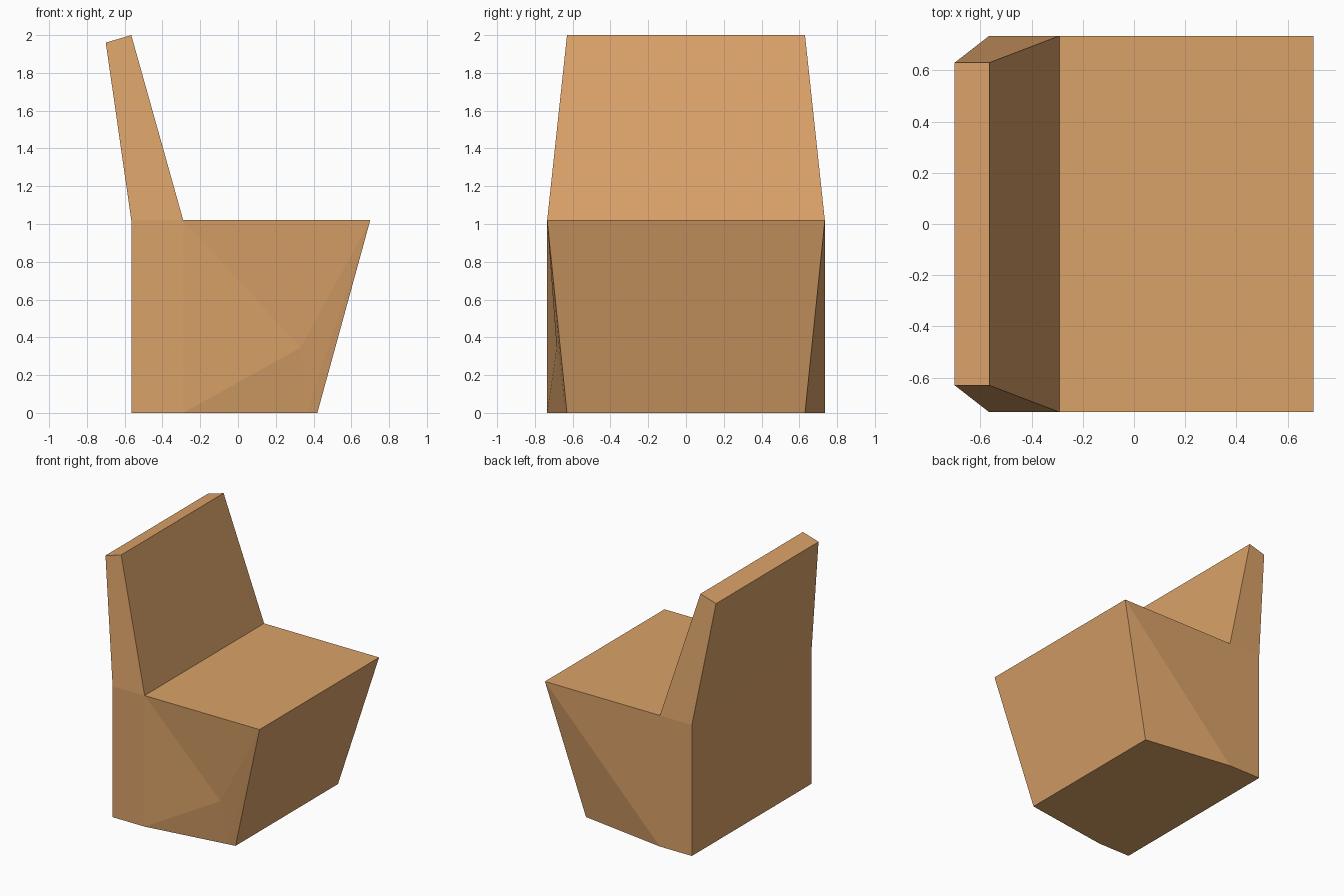
import bpy
import bmesh

cube = bpy.data.objects.get("Cube")
if cube:
    bpy.data.objects.remove(cube, do_unlink=True)

WOOD = (0.70, 0.36, 0.14, 1.0)
wood = bpy.data.materials.new("warm_wood")
wood.use_nodes = True
wood.diffuse_color = WOOD
wood.node_tree.nodes["Principled BSDF"].inputs["Base Color"].default_value = WOOD

WIDE, NARROW = 0.735, 0.63   # half widths at the seat and at the tapered ends
SEAT = 1.02                  # seat height

# Corner stations: x, half width, z
CORNERS = {
    "rear_foot": (-0.565, WIDE, 0),
    "mid_foot": (-0.29, WIDE, 0),
    "toe": (0.42, NARROW, 0),
    "lip": (0.70, WIDE, SEAT),
    "crook": (-0.29, WIDE, SEAT),
    "hip": (-0.565, WIDE, SEAT),
    "back_top": (-0.70, NARROW, 1.96),
    "front_top": (-0.565, NARROW, 2.0),
}


def build(name, bands, left_sides, right_sides, extra=None):
    """Span each band of corners across the width, then close both sides."""
    bm = bmesh.new()
    cache = {}

    def vert(key, side):
        if (key, side) not in cache:
            x, y, z = {**CORNERS, **(extra or {})}[key]
            cache[key, side] = bm.verts.new((x, side * y, z))
        return cache[key, side]

    for a, b in bands:
        bm.faces.new((vert(a, -1), vert(b, -1), vert(b, 1), vert(a, 1)))
    for side, faces in ((1, left_sides), (-1, right_sides)):
        for keys in faces:
            bm.faces.new([vert(k, side) for k in keys[::-side]])

    # Face everything away from the middle of the part
    bmesh.ops.recalc_face_normals(bm, faces=bm.faces)
    centre = sum((v.co for v in bm.verts), bm.verts[:][0].co * 0) / len(bm.verts)
    facing = sum((f.calc_center_median() - centre).dot(f.normal) for f in bm.faces)
    if facing < 0:
        bmesh.ops.reverse_faces(bm, faces=bm.faces[:])

    mesh = bpy.data.meshes.new(name)
    bm.to_mesh(mesh)
    bm.free()
    mesh.materials.append(wood)
    obj = bpy.data.objects.new(name, mesh)
    bpy.context.collection.objects.link(obj)
    return obj


# Solid seat block, left open where the backrest joins it
rear_panel = ("rear_foot", "mid_foot", "crook", "hip")
build(
    "seat_block",
    bands=[("hip", "rear_foot"), ("rear_foot", "mid_foot"), ("mid_foot", "toe"),
           ("toe", "lip"), ("lip", "crook")],
    left_sides=[rear_panel, ("mid_foot", "toe", "lip"), ("mid_foot", "lip", "crook")],
    # The right side is creased around a shallow dent near the toe
    right_sides=[rear_panel,
                 ("mid_foot", "dent", "crook"),
                 ("dent", "lip", "crook"),
                 ("mid_foot", "dent_foot", "dent"),
                 ("dent_foot", "lip", "dent"),
                 ("dent_foot", "toe", "lip")],
    extra={"dent": (0.33, 0.685, 0.345), "dent_foot": (0.36, 0.639, 0)},
)

# Tapered backrest leaning away from the seat
back_panel = ("hip", "crook", "front_top", "back_top")
build(
    "backrest",
    bands=[("crook", "front_top"), ("front_top", "back_top"), ("back_top", "hip")],
    left_sides=[back_panel],
    right_sides=[back_panel],
)
